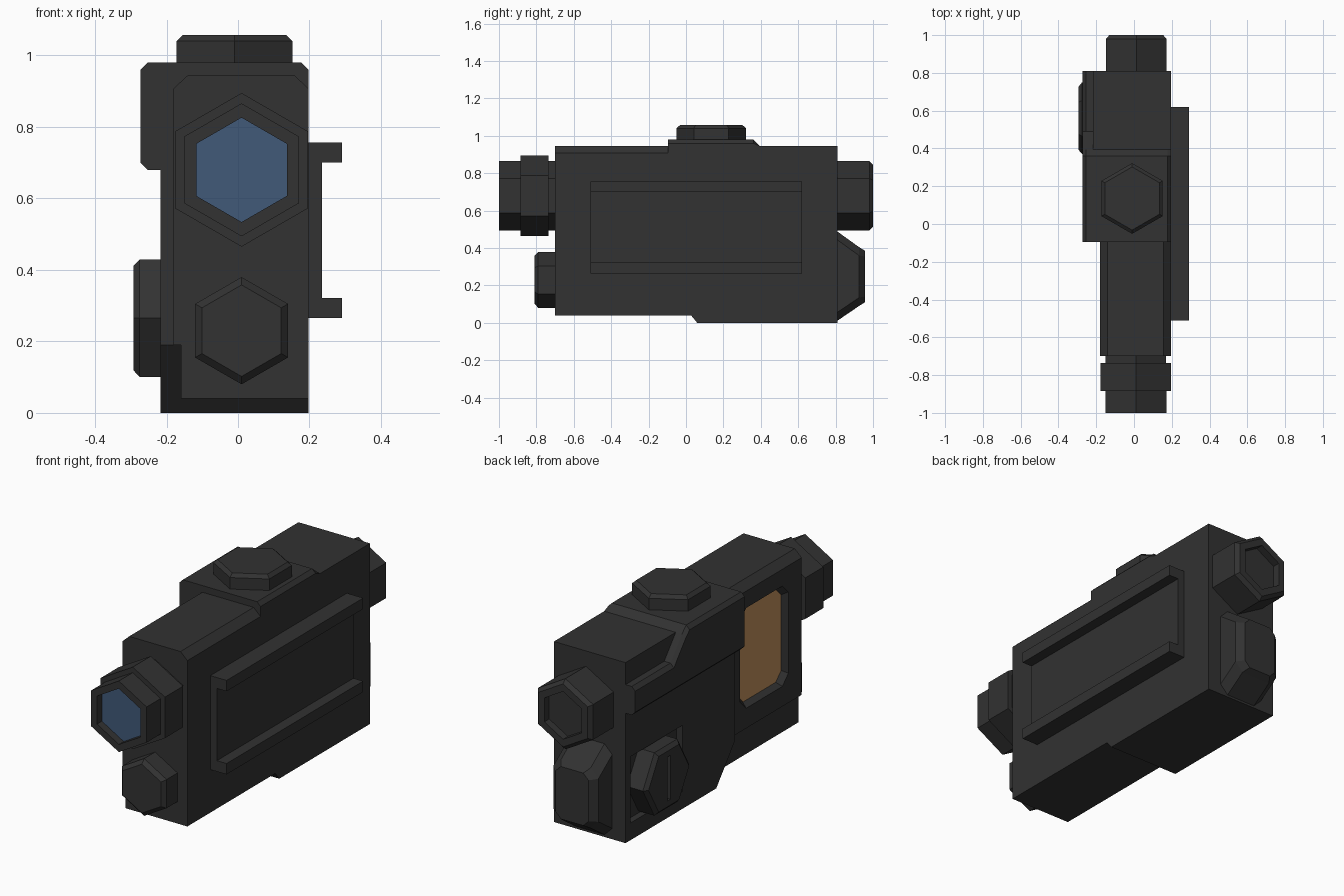
import bpy, bmesh, math

if "Cube" in bpy.data.objects:
    bpy.data.objects.remove(bpy.data.objects["Cube"])


def material(name, rgb):
    m = bpy.data.materials.new(name)
    m.diffuse_color = (*rgb, 1)
    m.use_nodes = True
    m.node_tree.nodes["Principled BSDF"].inputs["Base Color"].default_value = m.diffuse_color
    return m


BLACK = material("matte_black", (0.0315, 0.0315, 0.0315))
BLUE = material("lens_blue", (0.052, 0.1, 0.19))
AMBER = material("window_amber", (0.53, 0.28, 0.11))


def loft(name, rings, mat=BLACK, end_mat=None):
    """Skin a stack of equal-length rings and cap both ends."""
    bm = bmesh.new()
    loops = [[bm.verts.new(p) for p in r] for r in rings]
    n = len(loops[0])
    for a, b in zip(loops, loops[1:]):
        for i in range(n):
            j = (i + 1) % n
            bm.faces.new((a[i], a[j], b[j], b[i]))
    bm.faces.new(loops[0])
    end = bm.faces.new(loops[-1])
    if end_mat:
        end.material_index = 1
    bmesh.ops.recalc_face_normals(bm, faces=bm.faces)
    me = bpy.data.meshes.new(name)
    bm.to_mesh(me)
    bm.free()
    me.materials.append(mat)
    if end_mat:
        me.materials.append(end_mat)
    ob = bpy.data.objects.new(name, me)
    bpy.context.collection.objects.link(ob)
    return ob


def hexes(axis, centre, steps):
    """Hexagon rings; steps are (position on axis, radius)."""
    rings = []
    for pos, r in steps:
        ring = []
        for k in range(6):
            u = r * math.cos(math.radians(60 * k))   # corner direction
            v = r * math.sin(math.radians(60 * k))
            a, b = centre
            ring.append({"x": (pos, a + u, b + v),
                         "y": (a + v, pos, b + u),
                         "z": (a + v, b + u, pos)}[axis])
        rings.append(ring)
    return rings


def cut_rect(a0, a1, b0, b1, c):
    """Rectangle with cut corners."""
    return [(a0 + c, b0), (a1 - c, b0), (a1, b0 + c), (a1, b1 - c),
            (a1 - c, b1), (a0 + c, b1), (a0, b1 - c), (a0, b0 + c)]


def along_x(profile, xs):
    return [[(x, y, z) for y, z in profile] for x in xs]


def along_y(profile, ys):
    return [[(x, y, z) for x, z in profile] for y in ys]


def box(name, x0, x1, y0, y1, z0, z1, mat=BLACK):
    return loft(name, along_x([(y0, z0), (y1, z0), (y1, z1), (y0, z1)], (x0, x1)), mat)


def cut(target, cutter):
    cutter.hide_render = True
    mod = target.modifiers.new("cut", "BOOLEAN")
    mod.operation, mod.solver, mod.object = "DIFFERENCE", "EXACT", cutter
    bpy.context.view_layer.objects.active = target
    bpy.ops.object.modifier_apply(modifier=mod.name)
    bpy.data.objects.remove(cutter)


# Front housing, with chamfered top and narrower foot
front = loft("front_housing", along_y(
    [(-0.16, 0.04), (0.197, 0.04), (0.197, 0.908), (0.157, 0.945),
     (-0.14, 0.945), (-0.18, 0.908), (-0.18, 0.19), (-0.16, 0.19)], (-0.70, 0.03)))

# Amber side window set in a bevelled recess
outer = cut_rect(-0.59, -0.19, 0.295, 0.82, 0.05)
inner = cut_rect(-0.57, -0.21, 0.315, 0.80, 0.045)
cut(front, loft("window_cutter", [[(-0.20, y, z) for y, z in outer],
                                  [(-0.18, y, z) for y, z in outer],
                                  [(-0.15, y, z) for y, z in inner]]))
loft("side_window", along_x(inner, (-0.152, -0.146)), AMBER)

# Rear housing with slanted lower front edge and a shallow knob pocket
rear = loft("rear_housing", along_x(
    [(-0.095, 0.945), (-0.095, 0.19), (0.06, 0), (0.81, 0), (0.81, 0.945)],
    (-0.217, 0.197)))
cut(rear, box("pocket_cutter", -0.25, -0.183, 0.34, 0.77, 0.09, 0.437))

# Raised saddle over the top
cap = [(-0.095, 0.93), (-0.095, 0.98), (0.36, 0.98), (0.395, 0.945), (0.395, 0.93)]
cap_low = [(y, z - 0.02 if z > 0.95 else z) for y, z in cap]
loft("top_saddle", along_x(cap, (-0.22, 0.177)) + along_x(cap_low, (0.197,)))

# Side flange stepping down towards the back, outer edges chamfered
flange = [(-0.095, 0.68), (-0.095, 0.98), (0.36, 0.98), (0.395, 0.945),
          (0.49, 0.83), (0.81, 0.83), (0.81, 0.68)]
flange_in = [(y, z + 0.02 if z < 0.7 else z - 0.02) for y, z in flange]
loft("side_flange", along_x(flange, (-0.21, -0.253)) + along_x(flange_in, (-0.273,)))

# Sight tubes front and back
loft("front_eyepiece", hexes("y", (0.01, 0.68), [
    (-0.69, 0.185), (-0.735, 0.185), (-0.735, 0.215), (-0.885, 0.215),
    (-0.885, 0.186), (-1.0, 0.186), (-1.0, 0.146), (-0.96, 0.146)]), BLACK, BLUE)
loft("rear_eyepiece", hexes("y", (0.012, 0.68), [
    (0.80, 0.185), (0.98, 0.185), (1.0, 0.165), (1.0, 0.125), (0.96, 0.125)]))

# Adjustment knobs: front, top and slotted side knob
loft("front_knob", hexes("y", (0.01, 0.23), [(-0.69, 0.15), (-0.79, 0.15), (-0.81, 0.128)]))
loft("top_knob", hexes("z", (-0.01, 0.135), [(0.97, 0.187), (1.04, 0.187), (1.057, 0.167)]))
knob = loft("side_knob", hexes("x", (0.56, 0.265), [(-0.175, 0.19), (-0.275, 0.19), (-0.293, 0.168)]))
cut(knob, box("slot_cutter", -0.31, -0.273, 0.547, 0.573, 0.15, 0.38))

# Tapered battery cover at the back
loft("battery_cover", [[(x, y, z) for x, z in cut_rect(-0.01 - w, -0.01 + w, z0, z1, c)]
                       for y, w, z0, z1, c in ((0.80, 0.13, 0.005, 0.495, 0.045),
                                               (0.925, 0.13, 0.09, 0.405, 0.045),
                                               (0.957, 0.095, 0.11, 0.385, 0.03))])

# Mounting channel on the right side
loft("mounting_rail", along_y(
    [(0.19, 0.265), (0.291, 0.265), (0.291, 0.322), (0.235, 0.322),
     (0.235, 0.70), (0.291, 0.70), (0.291, 0.757), (0.19, 0.757)], (-0.51, 0.62)))
